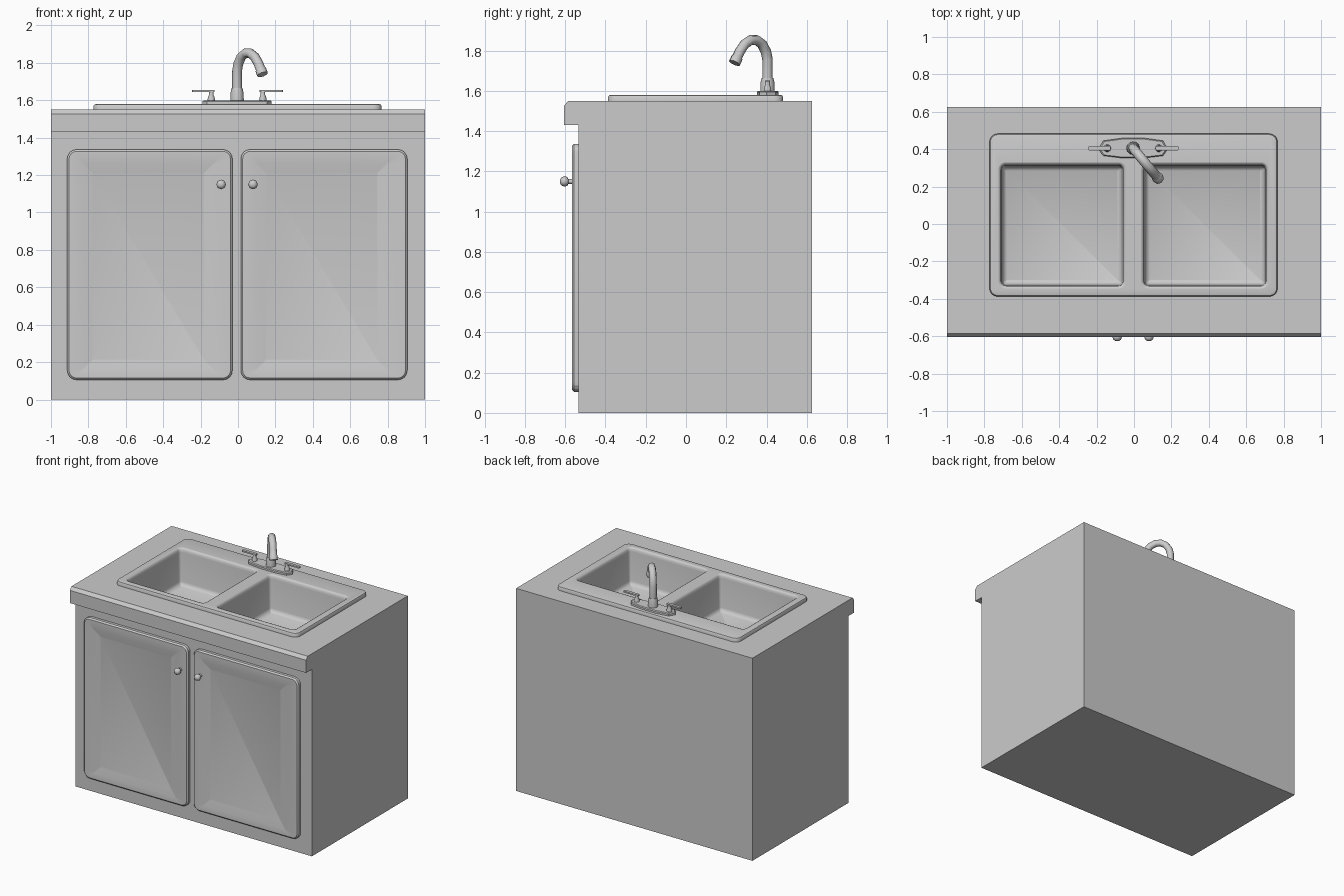
import bpy, bmesh, math
from mathutils import Vector

if "Cube" in bpy.data.objects:
    bpy.data.objects.remove(bpy.data.objects["Cube"])


def rrect(x0, x1, y0, y1, r, inset=0.0, n=4):
    """Counter-clockwise rounded rectangle as 2D points."""
    x0, x1, y0, y1 = x0 + inset, x1 - inset, y0 + inset, y1 - inset
    r = max(r - inset, 0.004)
    pts = []
    for k, (cx, cy) in enumerate([(x1 - r, y1 - r), (x0 + r, y1 - r),
                                  (x0 + r, y0 + r), (x1 - r, y0 + r)]):
        for i in range(n + 1):
            a = math.pi / 2 * (k + i / n)
            pts.append((cx + r * math.cos(a), cy + r * math.sin(a)))
    return pts


def circle(cx, cy, r, n=12):
    return [(cx + r * math.cos(2 * math.pi * i / n),
             cy + r * math.sin(2 * math.pi * i / n)) for i in range(n)]


UP = lambda u, v, h: (u, v, h)         # layers stack upwards
FRONT = lambda u, v, h: (u, -h, v)     # layers stack towards the front
SIDE = lambda u, v, h: (h, u, v)       # layers stack towards +x


def loft(name, layers, axes=UP, cap_start=True, cap_end=True, smooth=35):
    """Skin a stack of (2D loop, height) layers."""
    bm = bmesh.new()
    rings = [[bm.verts.new(axes(u, v, h)) for u, v in loop] for loop, h in layers]
    for a, b in zip(rings, rings[1:]):
        for i in range(len(a)):
            j = (i + 1) % len(a)
            bm.faces.new((a[i], a[j], b[j], b[i]))
    if cap_start:
        bm.faces.new(rings[0][::-1])
    if cap_end:
        bm.faces.new(rings[-1])
    me = bpy.data.meshes.new(name)
    bm.to_mesh(me)
    bm.free()
    ob = bpy.data.objects.new(name, me)
    bpy.context.collection.objects.link(ob)
    select(ob)
    if smooth:
        bpy.ops.object.shade_smooth_by_angle(angle=math.radians(smooth))
    return ob


def select(ob):
    bpy.ops.object.select_all(action='DESELECT')
    ob.select_set(True)
    bpy.context.view_layer.objects.active = ob


def cut(ob, loop, z0, z1):
    """Cut a vertical prism out of an object."""
    tool = loft("cutter", [(loop, z0), (loop, z1)], smooth=0)
    tool.hide_render = True
    mod = ob.modifiers.new("cut", 'BOOLEAN')
    mod.operation, mod.solver, mod.object = 'DIFFERENCE', 'EXACT', tool
    select(ob)
    bpy.ops.object.modifier_apply(modifier=mod.name)
    bpy.data.objects.remove(tool)


# Cabinet with the overhanging counter edge, hollowed for the bowls
profile = [(-0.535, 0), (0.625, 0), (0.625, 1.55), (-0.585, 1.55),
           (-0.605, 1.527), (-0.605, 1.43), (-0.535, 1.43)]
cabinet = loft("cabinet", [(profile, -1), (profile, 1)], SIDE, smooth=0)
cut(cabinet, rrect(-0.74, 0.735, -0.36, 0.345, 0.03), 1.25, 1.7)

# Sink rim with two openings
outer = (-0.773, 0.768, -0.388, 0.483, 0.045)
rim = loft("sink_rim", [(rrect(*outer), 1.545), (rrect(*outer), 1.568),
                        (rrect(*outer, inset=0.005), 1.577),
                        (rrect(*outer, inset=0.015), 1.58)])
bowls = {"left_bowl": (-0.725, -0.043, -0.345, 0.33, 0.04),
         "right_bowl": (0.038, 0.72, -0.345, 0.33, 0.04)}
for name, rect in bowls.items():
    cut(rim, rrect(*rect), 1.4, 1.7)
    # Bowl shell: rolled lip, steep walls, rounded floor edge
    steps = [(0, 1.58), (0.007, 1.577), (0.013, 1.568), (0.016, 1.55),
             (0.022, 1.33), (0.028, 1.31), (0.045, 1.3)]
    loft(name, [(rrect(*rect, inset=i), z) for i, z in steps],
         cap_start=False, smooth=50)

# Doors with rounded corners and recessed panels, plus knobs
for side, x0, x1, p0, p1, kx in (("left", -0.913, -0.03, -0.83, -0.13, -0.09),
                                 ("right", 0.015, 0.905, 0.098, 0.797, 0.08)):
    edge = (x0, x1, 0.105, 1.337, 0.05)
    panel = (p0, p1, 0.16, 1.262, 0.004)
    loft(side + "_door", [(rrect(*edge), 0.53), (rrect(*edge), 0.556),
                          (rrect(*edge, inset=0.01), 0.566),
                          (rrect(*panel), 0.566),
                          (rrect(*panel, inset=0.052), 0.55)], FRONT, smooth=20)
    knob = [(0.012, 0.54), (0.012, 0.585), (0.022, 0.59), (0.026, 0.603),
            (0.021, 0.618), (0.01, 0.625)]
    loft(side + "_knob", [(circle(kx, 1.15, r, 8), h) for r, h in knob],
         FRONT, smooth=50)

# Faucet base plate
plate = [(-0.19, 0.40), (-0.165, 0.365), (-0.06, 0.352), (0.05, 0.352),
         (0.155, 0.365), (0.18, 0.40), (0.155, 0.445), (0.05, 0.46),
         (-0.06, 0.46), (-0.165, 0.445)]
loft("faucet_plate", [(plate, 1.578), (plate, 1.594),
                      ([(u * 0.96, 0.405 + (v - 0.405) * 0.9) for u, v in plate], 1.6)],
     smooth=25)

# Handles: flared stems with flat levers
for side, x, a, b in (("left", -0.143, -0.245, -0.125), ("right", 0.133, 0.115, 0.24)):
    stem = [(0.02, 1.598), (0.018, 1.615), (0.012, 1.63), (0.012, 1.646)]
    loft(side + "_handle_stem", [(circle(x, 0.405, r, 10), z) for r, z in stem], smooth=50)
    lever = rrect(a, b, 0.394, 0.416, 0.005, n=2)
    loft(side + "_handle_lever", [(lever, 1.643), (lever, 1.654)], smooth=30)

# Spout collar and swan-neck tube turned towards the right front
base = Vector((-0.005, 0.405, 0))
loft("spout_collar", [(circle(base.x, base.y, r), z) for r, z in
                      ((0.036, 1.598), (0.035, 1.64), (0.029, 1.665))], smooth=50)
heading = Vector((0.64, -0.768, 0))
path = [(0, 1.6, 1), (0, 1.68, 1), (0, 1.755, 1), (0.01, 1.795, 1), (0.035, 1.832, 1),
        (0.07, 1.852, 1), (0.11, 1.852, 1), (0.148, 1.832, 1), (0.178, 1.797, 1),
        (0.196, 1.768, 1), (0.198, 1.764, 1.15), (0.213, 1.738, 1.15)]
curve = bpy.data.curves.new("spout", 'CURVE')
curve.dimensions = '3D'
curve.bevel_depth = 0.026
curve.bevel_resolution = 2
curve.use_fill_caps = True
line = curve.splines.new('POLY')
line.points.add(len(path) - 1)
for pt, (s, z, r) in zip(line.points, path):
    pt.co = (*(base + heading * s + Vector((0, 0, z))), 1)
    pt.radius = r
spout = bpy.data.objects.new("spout", curve)
bpy.context.collection.objects.link(spout)
select(spout)
bpy.ops.object.convert(target='MESH')
bpy.ops.object.shade_smooth_by_angle(angle=math.radians(50))
